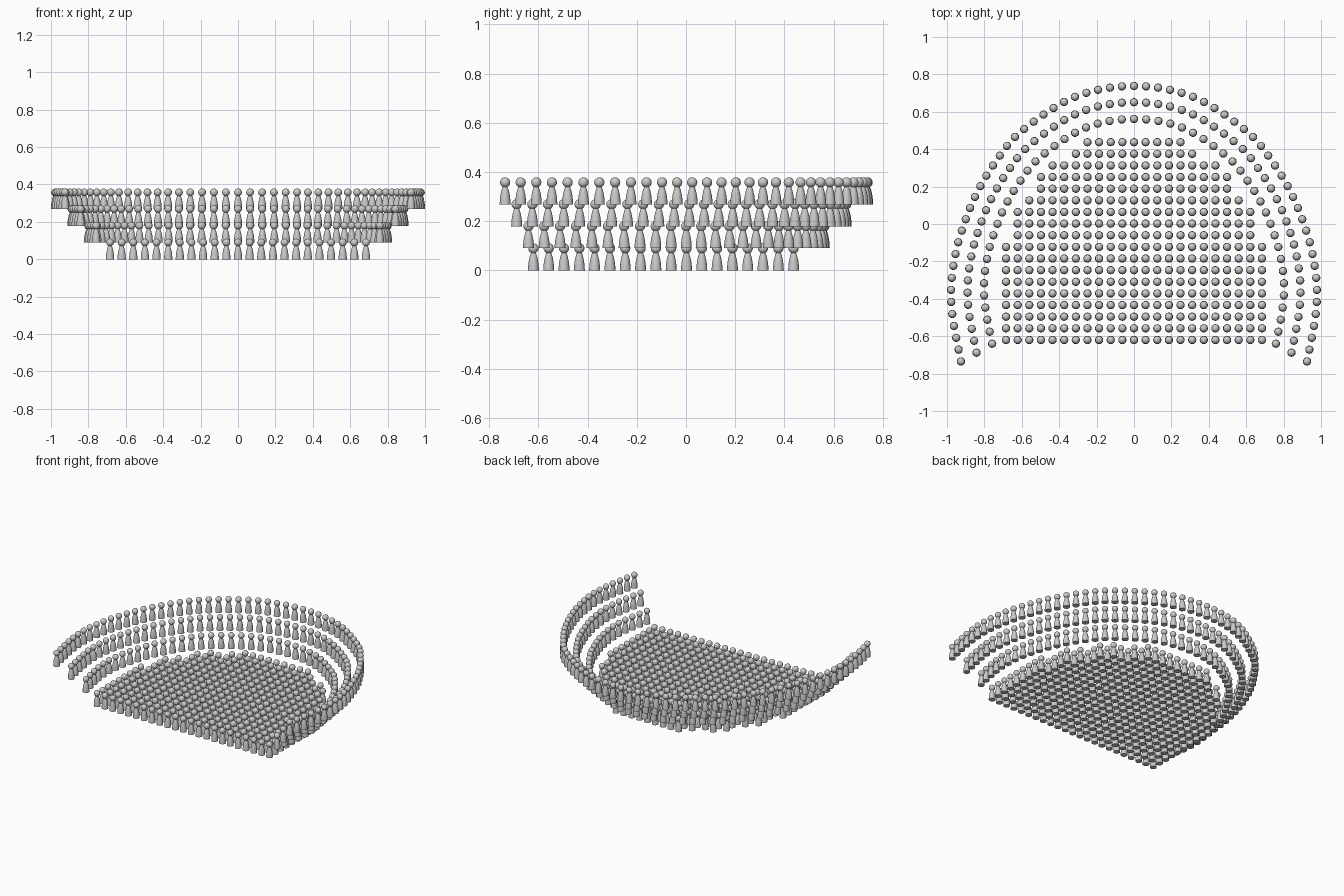
import bpy, bmesh, math
from mathutils import Vector, Matrix

if "Cube" in bpy.data.objects:
    bpy.data.objects.remove(bpy.data.objects["Cube"])

PITCH = 0.0622


def make_spectator():
    """One pawn-shaped spectator: turned body plus ball head."""
    bm = bmesh.new()
    profile = [(0.0222, 0), (0.0215, 0.018), (0.0190, 0.038), (0.0150, 0.056), (0.0095, 0.073)]
    n = 16
    rings = [[bm.verts.new((r * math.cos(2 * math.pi * i / n), r * math.sin(2 * math.pi * i / n), z))
              for i in range(n)] for r, z in profile]
    for low, high in zip(rings, rings[1:]):
        for i in range(n):
            j = (i + 1) % n
            bm.faces.new((low[i], low[j], high[j], high[i]))
    bm.faces.new(rings[0][::-1])
    bm.faces.new(rings[-1])
    bmesh.ops.create_uvsphere(bm, u_segments=16, v_segments=10, radius=0.0208,
                              matrix=Matrix.Translation((0, 0, 0.0895)))
    mesh = bpy.data.meshes.new("spectator")
    bm.to_mesh(mesh)
    bm.free()
    return mesh


def crowd(name, spots, z):
    """Copies the spectator to every spot, as one object."""
    bm = bmesh.new()
    for x, y in spots:
        first = len(bm.verts)
        bm.from_mesh(spectator)
        bm.verts.ensure_lookup_table()
        bmesh.ops.translate(bm, verts=bm.verts[first:], vec=(x, y, z))
    mesh = bpy.data.meshes.new(name)
    bm.to_mesh(mesh)
    bm.free()
    ob = bpy.data.objects.new(name, mesh)
    bpy.context.collection.objects.link(ob)
    bpy.ops.object.select_all(action='DESELECT')
    ob.select_set(True)
    bpy.context.view_layer.objects.active = ob
    bpy.ops.object.shade_smooth_by_angle(angle=math.radians(40))


def smooth_path(pts, steps=24):
    """Catmull-Rom curve through the points; starts on the mirror axis."""
    p = [Vector(q) for q in pts]
    p = [Vector((-p[1].x, p[1].y))] + p + [2 * p[-1] - p[-2]]
    out = []
    for a, b, c, d in zip(p, p[1:], p[2:], p[3:]):
        for k in range(steps):
            t = k / steps
            out.append(0.5 * (2 * b + (c - a) * t + (2 * a - 5 * b + 4 * c - d) * t * t
                              + (3 * b - a - 3 * c + d) * t ** 3))
    return out + [p[-2]]


def even_spots(path, count):
    """Evenly spaced points along the path, mirrored in x."""
    dist = [0]
    for a, b in zip(path, path[1:]):
        dist.append(dist[-1] + (b - a).length)
    spots, k = [], 0
    for i in range(count + 1):
        s = dist[-1] * i / count
        while k < len(path) - 2 and dist[k + 1] < s:
            k += 1
        q = path[k].lerp(path[k + 1], (s - dist[k]) / (dist[k + 1] - dist[k]))
        spots.append((q.x, q.y))
        if i:
            spots.append((-q.x, q.y))
    return spots


spectator = make_spectator()

# Floor block: rows of seats trimmed to the bowl shape, front to back
half_widths = [11] * 9 + [10, 10, 10, 9, 8, 8, 7, 5, 4]
crowd("floor_crowd", [(i * PITCH, -0.62 + row * PITCH)
                      for row, half in enumerate(half_widths)
                      for i in range(-half, half + 1)], 0)

# Three horseshoe tiers, each higher and wider
horseshoe = [(0, 0.74), (0.3155, 0.682), (0.599, 0.50), (0.733, 0.345), (0.845, 0.158),
             (0.924, -0.045), (0.962, -0.20), (0.978, -0.35), (0.968, -0.51), (0.925, -0.735)]
tiers = [("lower_tier", 0.820, 0.562, -0.640, 25, 0.090),
         ("middle_tier", 0.910, 0.651, -0.688, 28, 0.179),
         ("upper_tier", 1.000, 0.738, -0.735, 31, 0.268)]
for name, sx, back, front, count, z in tiers:
    sy = (back - front) / 1.475
    pts = [(x * sx, front + (y + 0.735) * sy) for x, y in horseshoe]
    crowd(name, even_spots(smooth_path(pts), count), z)
